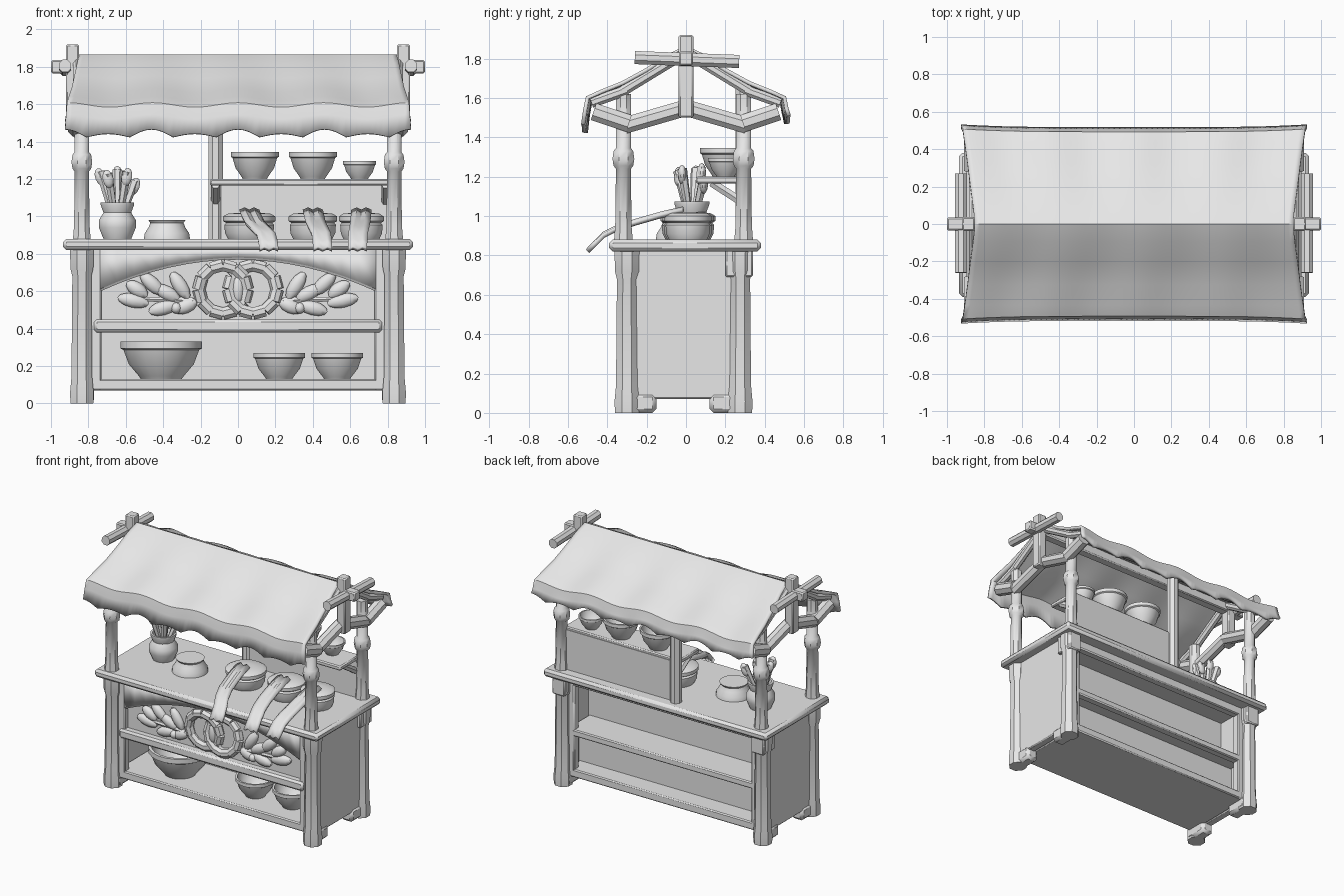
import bpy, bmesh, math
from mathutils import Vector, Matrix

if "Cube" in bpy.data.objects:
    bpy.data.objects.remove(bpy.data.objects["Cube"])

GREY = bpy.data.materials.new("plain grey")
GREY.use_nodes = True
GREY.diffuse_color = (0.8, 0.8, 0.8, 1)
GREY.node_tree.nodes["Principled BSDF"].inputs["Base Color"].default_value = (0.8, 0.8, 0.8, 1)
made = []


def finish(name, bm):
    bmesh.ops.recalc_face_normals(bm, faces=bm.faces)
    me = bpy.data.meshes.new(name)
    bm.to_mesh(me)
    bm.free()
    me.materials.append(GREY)
    ob = bpy.data.objects.new(name, me)
    bpy.context.collection.objects.link(ob)
    made.append(ob)
    return ob


def box(name, x, y, z, bevel=0.008):
    """Box from (low, high) ranges with worn edges."""
    bm = bmesh.new()
    bmesh.ops.create_cube(bm, size=1)
    for v in bm.verts:
        v.co = Vector([r[0] if c < 0 else r[1] for c, r in zip(v.co, (x, y, z))])
    if bevel:
        bmesh.ops.bevel(bm, geom=bm.edges[:], offset=bevel, segments=1, affect='EDGES')
    return finish(name, bm)


def lathe(name, x, y, z, profile, sides=20):
    """Turned shape from (radius, height) pairs, closed at both ends."""
    bm = bmesh.new()
    rings = []
    for r, h in profile:
        rings.append([bm.verts.new((x + r * math.cos(a), y + r * math.sin(a), z + h))
                      for a in [math.tau * (i + 0.5) / sides for i in range(sides)]])
    for a, b in zip(rings, rings[1:]):
        for i in range(sides):
            j = (i + 1) % sides
            bm.faces.new((a[i], a[j], b[j], b[i]))
    bm.faces.new(rings[0])
    bm.faces.new(rings[-1])
    return finish(name, bm)


def beam(name, a, b, r1, r2=None, sides=8):
    """Straight round timber between two points."""
    a, b = Vector(a), Vector(b)
    d = b - a
    bm = bmesh.new()
    m = Matrix.Translation((a + b) / 2) @ d.to_track_quat('Z', 'Y').to_matrix().to_4x4()
    bmesh.ops.create_cone(bm, cap_ends=True, segments=sides, radius1=r1, radius2=r2 or r1,
                          depth=d.length, matrix=m @ Matrix.Rotation(math.pi / sides, 4, 'Z'))
    return finish(name, bm)


def blob(name, loc, scale, turn=0):
    """Flattened leaf or bud, turned in the front plane."""
    bm = bmesh.new()
    m = Matrix.Translation(loc) @ Matrix.Rotation(turn, 4, 'Y') @ Matrix.Diagonal((*scale, 1))
    bmesh.ops.create_uvsphere(bm, u_segments=10, v_segments=6, radius=1, matrix=m)
    return finish(name, bm)


def sheet(name, rows, thick):
    """Cloth or board from a grid of points."""
    bm = bmesh.new()
    grid = [[bm.verts.new(p) for p in row] for row in rows]
    for a, b in zip(grid, grid[1:]):
        for i in range(len(a) - 1):
            bm.faces.new((a[i], a[i + 1], b[i + 1], b[i]))
    ob = finish(name, bm)
    mod = ob.modifiers.new("thickness", 'SOLIDIFY')
    mod.thickness, mod.offset = thick, 0
    return ob


def bowl(name, x, y, z, r, h):
    outline = [(.5, 0), (.55, .08), (.8, .4), (.93, .78), (1, .82), (1, 1), (.9, 1), (.78, .5), (.4, .15)]
    lathe(name, x, y, z, [(r * a, h * b) for a, b in outline])


# Cabinet: legs, feet, posts, end panels
for s, side in ((-1, "right"), (1, "left")):
    for y, end, foot in ((-0.3, "front", (-0.33, -0.15)), (0.275, "back", (0.12, 0.31))):
        lathe(f"{end}_{side}_leg", s * 0.835, y, 0,
              [(.066, 0), (.068, .06), (.06, .14), (.055, .68), (.066, .72), (.068, .82)], 8)
        box(f"{end}_{side}_foot", sorted((s * 0.77, s * 0.87)), foot, (0, 0.1), 0.02)
        lathe(f"{end}_{side}_post", s * 0.835, y + math.copysign(0.018, y), 0.87,
              [(.052, 0), (.045, .08), (.041, .37), (.054, .385), (.06, .42), (.054, .46),
               (.041, .475), (.041, .75)], 8)
    box(f"{side}_end_panel", sorted((s * 0.80, s * 0.86)), (-0.29, 0.27), (0.07, 0.83))
    box(f"{side}_front_stile", sorted((s * 0.73, s * 0.81)), (-0.31, -0.25), (0.07, 0.83))
    box(f"{side}_back_stile", sorted((s * 0.74, s * 0.81)), (0.22, 0.28), (0.07, 0.83))
    box(f"{side}_back_corner_block", sorted((s * 0.78, s * 0.885)), (0.2, 0.34), (0.69, 0.83))

box("bottom_board", (-0.8, 0.8), (-0.31, 0.28), (0.07, 0.13))
box("middle_shelf", (-0.8, 0.8), (-0.27, 0.27), (0.39, 0.43))
box("front_middle_rail", (-0.77, 0.77), (-0.33, -0.26), (0.38, 0.45), 0.015)
box("back_middle_rail", (-0.77, 0.77), (0.22, 0.28), (0.38, 0.43))
box("back_top_rail", (-0.8, 0.8), (0.22, 0.28), (0.76, 0.83))
box("lower_inner_board", (-0.8, 0.8), (0.115, 0.135), (0.1, 0.41), 0)
box("upper_inner_board", (-0.8, 0.8), (0.0, 0.02), (0.41, 0.83), 0)
box("counter_top", (-0.935, 0.935), (-0.39, 0.38), (0.82, 0.88), 0.018)

# Arched front apron with carved panel
box("carved_panel_back", (-0.76, 0.76), (-0.275, -0.25), (0.43, 0.83), 0)
xs = [-0.74 + 1.48 * i / 16 for i in range(17)]
arch = [(x, -0.295, 0.78 - 0.17 * (abs(x) / 0.74) ** 2) for x in xs]
sheet("apron_arch", [[(x, -0.295, 0.83) for x in xs], arch], 0.03)
for a, b in zip(arch, arch[1:]):
    beam("arch_moulding", a, b, 0.013, sides=6)

# Carving: two interlaced rings, diamond, leafy sprays
for s in (-1, 1):
    c = Vector((s * 0.08, -0.285, 0.61))
    pts = [c + Vector((0.13 * math.cos(t), s * 0.012 * math.sin(t), 0.13 * math.sin(t)))
           for t in [math.tau * i / 12 for i in range(13)]]
    for a, b in zip(pts, pts[1:]):
        beam("carved_ring", a, b, 0.035)
    beam("carved_stem", (s * 0.24, -0.28, 0.55), (s * 0.56, -0.28, 0.56), 0.02, 0.012, 6)
    for x, z, length, turn in ((.31, .63, .09, -1.0), (.38, .59, .08, -.5), (.46, .64, .085, -.75),
                               (.56, .55, .09, -.2), (.40, .51, .085, .25), (.54, .61, .07, -.6),
                               (.28, .52, .07, .4)):
        blob("carved_leaf", (s * x, -0.282, z), (length, 0.03, 0.038), s * turn)
    blob("carved_bud", (s * 0.33, -0.29, 0.51), (0.03, 0.03, 0.03))
blob("carved_diamond", (0, -0.29, 0.61), (0.035, 0.035, 0.085))

# Raised back shelf
box("shelf_board", (-0.15, 0.82), (0.05, 0.29), (1.165, 1.2))
box("shelf_back", (-0.13, 0.82), (0.265, 0.295), (0.87, 1.18), 0)
beam("shelf_post", (-0.12, 0.29, 0.87), (-0.12, 0.29, 1.66), 0.042)
for x in (-0.12, 0.79):
    beam("shelf_bracket", (x, 0.27, 1.08), (x, 0.13, 1.17), 0.024, sides=6)

# Roof timbers
for s in (-1, 1):
    x = s * 0.885
    box("king_post", (x - 0.035, x + 0.035), (-0.037, 0.037), (1.5, 1.92))
    beam("roof_cross_bar", (s * 0.925, -0.26, 1.805), (s * 0.925, 0.27, 1.785), 0.036)
    for d in (-1, 1):
        beam("tie_brace", (x - s * 0.03, 0, 1.55), (x - s * 0.03, d * 0.31, 1.46), 0.045)
        beam("eave_arm", (x - s * 0.02, d * 0.29, 1.47), (x - s * 0.02, d * 0.47, 1.53), 0.048)
        beam("upper_rafter", (x - s * 0.03, 0, 1.83), (x - s * 0.03, d * 0.32, 1.635), 0.028)
        beam("lower_rafter", (x - s * 0.03, d * 0.3, 1.64), (x - s * 0.03, d * 0.48, 1.575), 0.028)
box("ridge_beam", (-1, 1), (-0.035, 0.035), (1.765, 1.835))

# Cloth canopy: sagging slopes with scalloped hems, longer at the front
half = [(0.0, 1.855, .85), (0.09, 1.81, .86), (0.2, 1.735, .875), (0.32, 1.665, .89), (0.43, 1.62, .905),
        (0.485, 1.59, .915), (0.497, 1.53, .92), (0.508, 1.435, .925)]
section = [(-y, z, w) for y, z, w in half[:0:-1]] + half[:-1] + [(0.508, 1.48, .925)]
COLS = 64
rows = []
for y, z, w in section:
    row = []
    for i in range(COLS + 1):
        u = 2 * i / COLS - 1
        sag = 0.012 * math.cos(u * math.tau * 2) * min(1, abs(y) * 3)
        hem = 0.03 * abs(math.cos(u * math.pi * 4)) if abs(y) > 0.5 else 0.012
        flare = math.copysign(0.015 * u ** 4, y) if abs(y) > 0.45 else 0
        row.append((u * w, y + flare, z + sag + hem - 0.012))
    rows.append(row)
sheet("canopy", rows, 0.02)

# Bowls on the shelves
for x, r, h in ((0.09, .13, .145), (0.4, .13, .145), (0.65, .09, .095)):
    bowl("shelf_bowl", x, 0.2, 1.2, r, h)
for x, r, h in ((-0.41, .22, .2), (0.22, .14, .14), (0.53, .14, .14)):
    bowl("lower_bowl", x, -0.105, 0.13, r, h)

# Utensil jar and upturned bowl on the counter
lathe("utensil_jar", -0.645, 0.03, 0.88, [(.075, 0), (.1, .06), (.1, .1), (.075, .14), (.09, .18), (.09, .195),
                                         (.075, .195), (.06, .14)])
for dx, dy, h in ((-.09, .02, .36), (-.05, -.07, .35), (0, .05, .37), (.05, -.05, .36), (.09, .06, .31)):
    top = (-0.645 + dx, 0.03 + dy, 0.88 + h)
    beam("utensil_handle", (-0.645 + dx * 0.2, 0.03 + dy * 0.2, 0.98), top, 0.016, 0.026, 6)
    blob("utensil_head", (top[0], top[1], top[2] - 0.03), (0.03, 0.022, 0.05), dx * 4)
lathe("upturned_bowl", -0.38, -0.03, 0.88, [(.125, 0), (.12, .03), (.1, .06), (.09, .085), (.1, .1), (.06, .1)])

# Covered pots with cloths draped over the counter edge
for x, r, dx in ((0.06, .135, .1), (0.4, .125, .05), (0.66, .115, -.02)):
    lathe("covered_pot", x, 0.01, 0.88, [(.85 * r, 0), (.97 * r, .03), (r, .075), (.92 * r, .085), (1.05 * r, .095),
                                         (1.05 * r, .12), (.85 * r, .135), (.3 * r, .14)])
    path = [(0, -.02, 1.025), (.1, -.13, 1.0), (.3, -.27, .96), (.6, -.36, .93), (.9, -.42, .9), (1, -.46, .86),
            (1.05, -.5, .82)]
    sheet("draped_cloth", [[(x + dx * t + k * 0.025, y + 0.008 * (k % 2), z + 0.012 * (k % 2))
                            for k in (-2, -1, 0, 1, 2)] for t, y, z in path], 0.024)

# Smooth shading with crisp edges
bpy.ops.object.select_all(action='DESELECT')
for ob in made:
    ob.select_set(True)
bpy.context.view_layer.objects.active = made[0]
bpy.ops.object.shade_smooth_by_angle(angle=math.radians(40))
